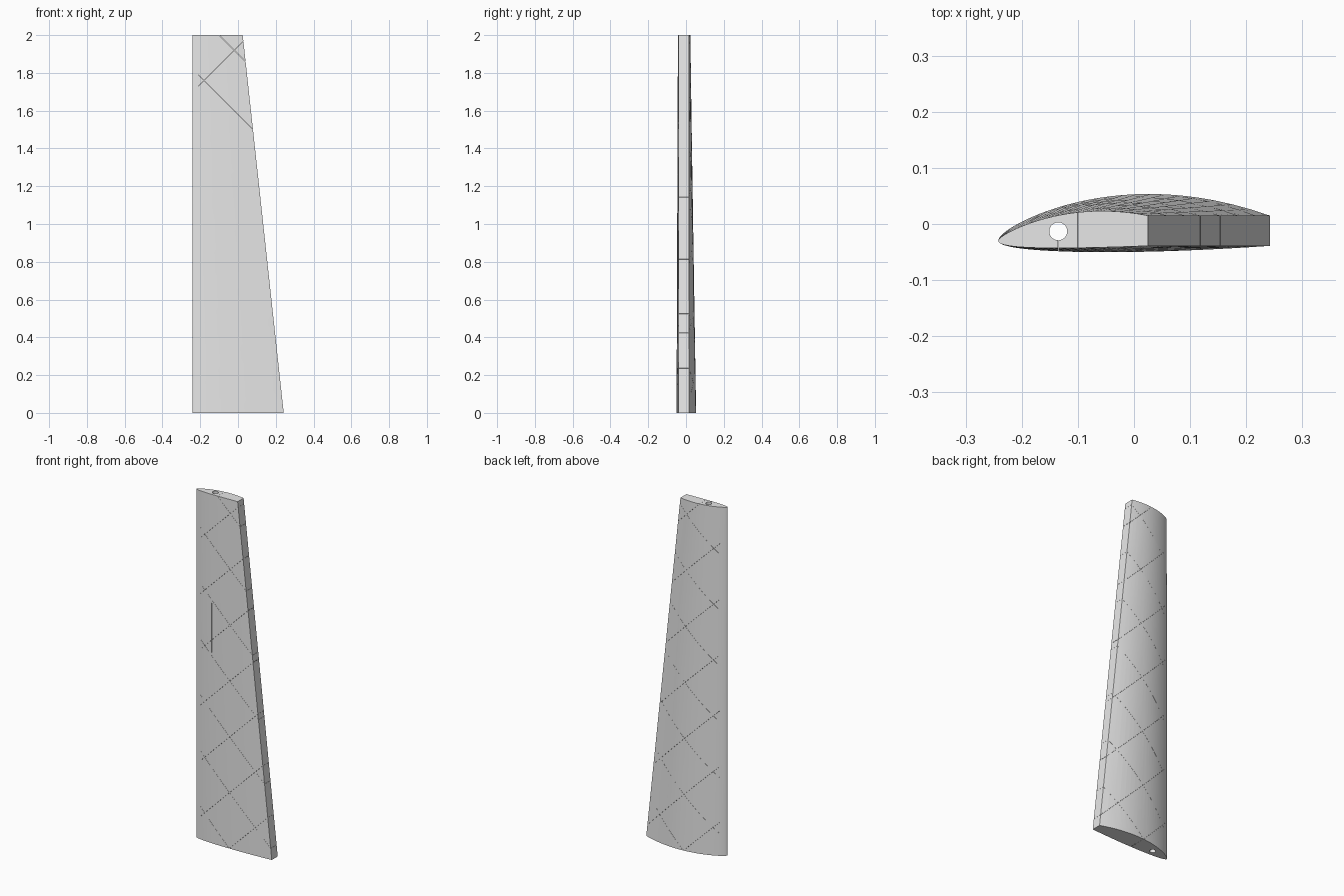
import bpy
import bmesh
import math
from mathutils import Matrix, Vector

cube = bpy.data.objects.get("Cube")
if cube:
    bpy.data.objects.remove(cube, do_unlink=True)

HEIGHT = 2.0
LEAD_X, LEAD_Y = -0.242, -0.030
SPAR_X, SPAR_Y, SPAR_R = -0.135, -0.013, 0.016
SLIT = 0.0006
STEPS = 28

grey = bpy.data.materials.new("light_grey")
grey.use_nodes = True
grey.diffuse_color = (0.8, 0.8, 0.8, 1)
grey.node_tree.nodes["Principled BSDF"].inputs["Base Color"].default_value = (0.8, 0.8, 0.8, 1)


def new_object(name, bm):
    bmesh.ops.recalc_face_normals(bm, faces=bm.faces)
    mesh = bpy.data.meshes.new(name)
    bm.to_mesh(mesh)
    bm.free()
    mesh.materials.append(grey)
    obj = bpy.data.objects.new(name, mesh)
    bpy.context.collection.objects.link(obj)
    return obj


def section(chord, upper, lower):
    """Aerofoil outline: each side is a*sqrt(u) + b*u + c*u*u along the chord."""
    def side(k, u):
        return (LEAD_X + chord * u, LEAD_Y + k[0] * math.sqrt(u) + k[1] * u + k[2] * u * u)
    us = [(i / STEPS) ** 2 for i in range(STEPS + 1)]
    return [side(upper, u) for u in reversed(us)] + [side(lower, u) for u in us[1:]]


# Tapered wing skin, lofted from root to tip
root = section(0.484, (0.077, 0.146, -0.178), (-0.057, 0.034, 0.014))
tip = section(0.267, (0.034, 0.092, -0.081), (-0.042, 0.035, -0.002))
bm = bmesh.new()
rings = [[bm.verts.new((x, y, z)) for x, y in pts] for pts, z in ((root, 0), (tip, HEIGHT))]
count = len(root)
for i in range(count):
    j = (i + 1) % count
    bm.faces.new((rings[0][i], rings[0][j], rings[1][j], rings[1][i]))
bm.faces.new(rings[0])
bm.faces.new(rings[1])
wing = new_object("wing_panel", bm)

# Spar hole cutter
bm = bmesh.new()
bmesh.ops.create_cone(bm, cap_ends=True, segments=32, radius1=SPAR_R, radius2=SPAR_R, depth=HEIGHT + 0.2,
                      matrix=Matrix.Translation((SPAR_X, SPAR_Y, HEIGHT / 2)))
hole = new_object("spar_hole_cutter", bm)


def add_slab(bm, centre, size, angle=0.0):
    matrix = (Matrix.Translation(centre) @ Matrix.Rotation(angle, 4, 'Y')
              @ Matrix.Diagonal(Vector(size)).to_4x4())
    bmesh.ops.create_cube(bm, size=1, matrix=matrix)


# Hairline rib slits: two crossing diagonal families, starting behind the nose
bm = bmesh.new()
x0, x1 = -0.21, 0.30
mid, length = (x0 + x1) / 2, (x1 - x0) * math.sqrt(2)
for k in range(7):
    add_slab(bm, (mid, 0, -0.02 + 0.32 * k - mid), (length, 0.3, SLIT), math.pi / 4)
    add_slab(bm, (mid, 0, 0.02 + 0.32 * k + mid), (length, 0.3, SLIT), -math.pi / 4)
# Slit joining the spar hole to the lower skin
add_slab(bm, (SPAR_X, SPAR_Y - 0.05, HEIGHT / 2), (SLIT, 0.1, HEIGHT + 0.2))
slits = new_object("rib_slit_cutter", bm)

# Cut the panel
bpy.ops.object.select_all(action='DESELECT')
wing.select_set(True)
bpy.context.view_layer.objects.active = wing
for cutter in (hole, slits):
    mod = wing.modifiers.new(cutter.name, 'BOOLEAN')
    mod.operation = 'DIFFERENCE'
    mod.solver = 'EXACT'
    mod.use_self = True
    mod.object = cutter
    bpy.ops.object.modifier_apply(modifier=mod.name)
    cutter.hide_render = True
    cutter.hide_viewport = True
bpy.ops.object.shade_smooth_by_angle(angle=math.radians(30))
